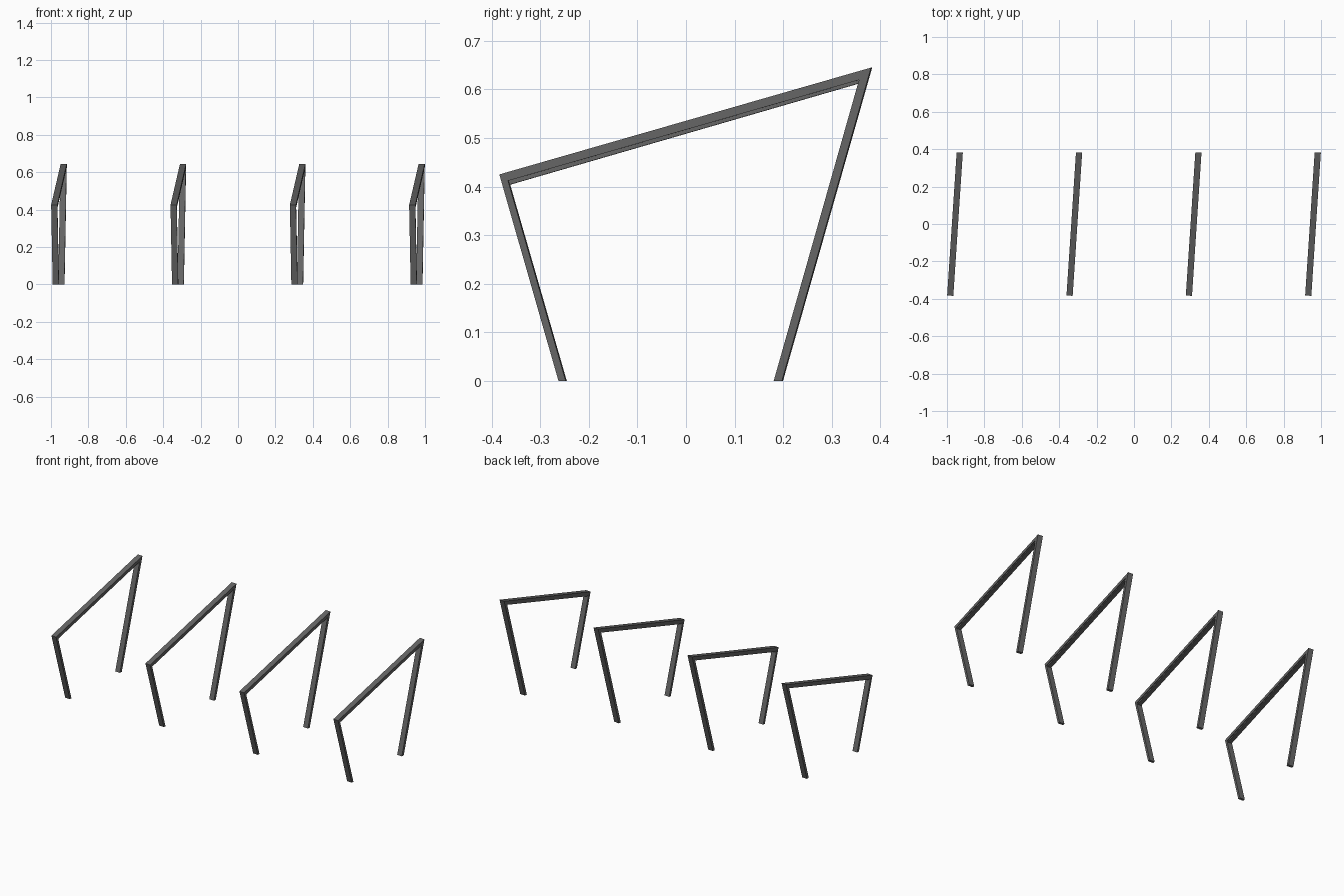
import bpy, bmesh, math
from mathutils import Matrix

if "Cube" in bpy.data.objects:
    bpy.data.objects.remove(bpy.data.objects["Cube"])

YAW = math.radians(-3.8)


def extrude_profile(name, pts, width, x, bevel=0.0):
    """Extrude a (y, z) outline sideways, yaw it and place it at x."""
    bm = bmesh.new()
    face = bm.faces.new([bm.verts.new((-width / 2, y, z)) for y, z in pts])
    out = bmesh.ops.extrude_face_region(bm, geom=[face])
    verts = [v for v in out["geom"] if isinstance(v, bmesh.types.BMVert)]
    bmesh.ops.translate(bm, verts=verts, vec=(width, 0, 0))
    bmesh.ops.recalc_face_normals(bm, faces=bm.faces[:])
    bm.transform(Matrix.Translation((x, 0, 0)) @ Matrix.Rotation(YAW, 4, 'Z'))
    mesh = bpy.data.meshes.new(name)
    bm.to_mesh(mesh)
    bm.free()
    obj = bpy.data.objects.new(name, mesh)
    bpy.context.collection.objects.link(obj)
    mat = bpy.data.materials.get("dark_metal")
    if mat is None:
        mat = bpy.data.materials.new("dark_metal")
        mat.diffuse_color = (0.13, 0.13, 0.13, 1)
        mat.use_nodes = True
        mat.node_tree.nodes["Principled BSDF"].inputs["Base Color"].default_value = mat.diffuse_color
    mesh.materials.append(mat)
    return obj


# Bent frame outline: front leg, sloping top bar, back leg
frame = [(-0.262, 0), (-0.384, 0.425), (0.383, 0.645), (0.199, 0),
         (0.182, 0), (0.358, 0.6195), (-0.366, 0.412), (-0.247, 0)]
# Narrow strip under the top bar, between the legs
strip = [(-0.366, 0.413), (0.358, 0.6205), (0.356, 0.612), (-0.363, 0.404)]

for i in range(4):
    x = -0.957 + i * 0.638
    extrude_profile(f"leg_frame_{i + 1}", frame, 0.033, x)
    extrude_profile(f"under_strip_{i + 1}", strip, 0.025, x)
